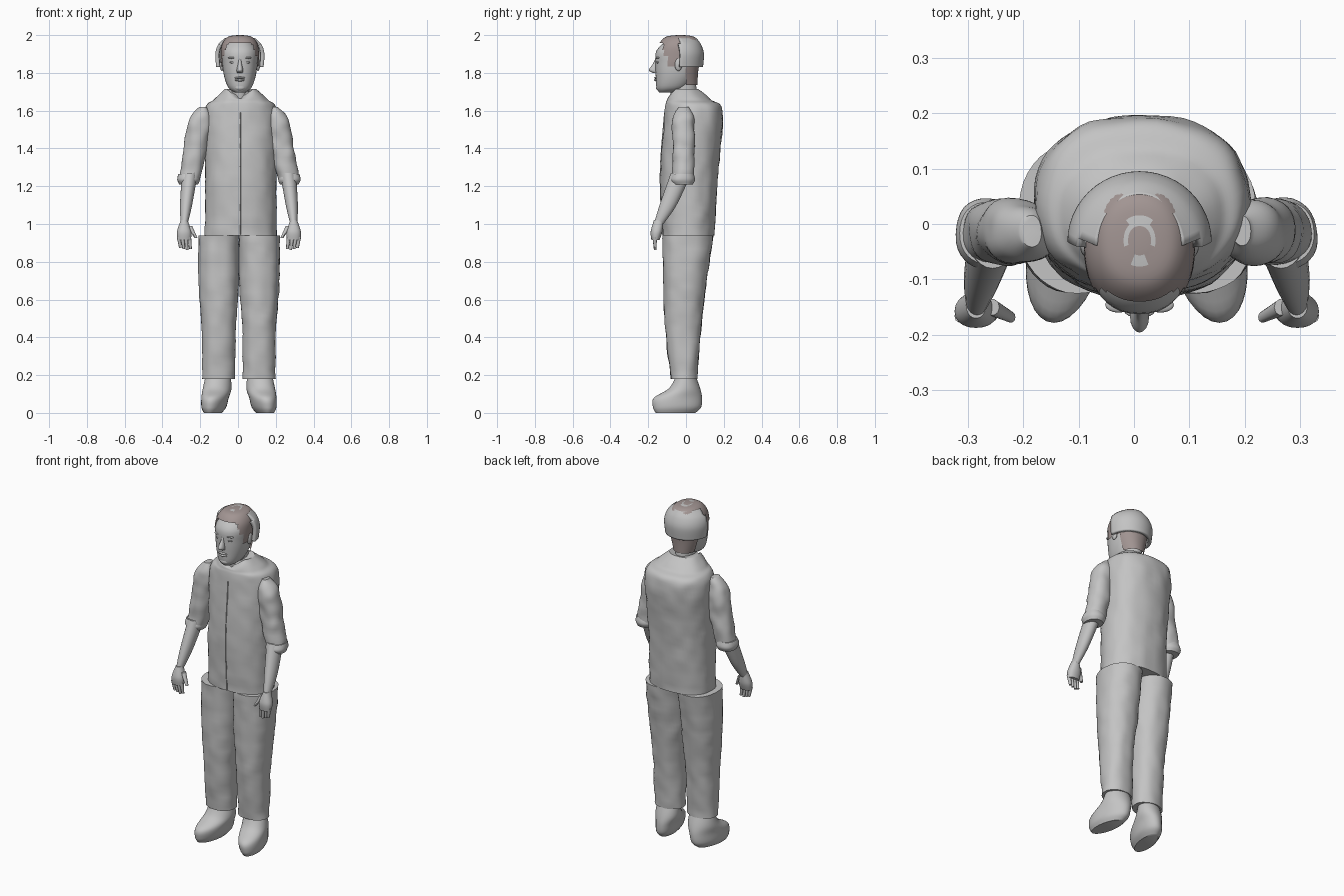
import bpy, bmesh
from math import sin, cos, pi, radians, hypot, copysign
from mathutils import noise

cube = bpy.data.objects.get("Cube")
if cube:
    bpy.data.objects.remove(cube)


def material(name, rgb):
    m = bpy.data.materials.new(name)
    m.use_nodes = True
    m.diffuse_color = (*rgb, 1)
    m.node_tree.nodes["Principled BSDF"].inputs["Base Color"].default_value = (*rgb, 1)
    return m


GREY = material("plain_grey", (.55, .55, .55))
HAIR = material("brown_grey_hair", (.36, .3, .29))
MIDDLE = .005  # paired parts mirror across this x
SIDES = (("left", 1), ("right", -1))
parts = []


def along(values, t):
    """Smooth curve through evenly spaced values, or a constant."""
    if not isinstance(values, tuple):
        return values
    last = len(values) - 1
    i = min(int(t * last), last - 1)
    u = t * last - i
    a, b, c, d = (values[min(max(i + k, 0), last)] for k in (-1, 0, 1, 2))
    return b + u / 2 * (c - a + u * (2 * a - 5 * b + 4 * c - d + u * (3 * (b - c) + d - a)))


def finish(name, bm, mat=GREY):
    mesh = bpy.data.meshes.new(name)
    bm.to_mesh(mesh)
    bm.free()
    mesh.materials.append(mat)
    ob = bpy.data.objects.new(name, mesh)
    bpy.context.collection.objects.link(ob)
    parts.append(ob)
    return ob


def loft(name, z, half, front, back, x=MIDDLE, side=1, power=2.2, around=32, steps=20,
         wrinkle=0, keep=None, mat=GREY):
    """Skin rounded sections whose half width, front and back vary along the part."""
    bm = bmesh.new()
    rings = []
    for step in range(steps + 1):
        t = step / steps
        middle = MIDDLE + side * along(x, t)
        width, near, far = along(half, t), along(front, t), along(back, t)
        ring = []
        for k in range(around):
            c, s = cos(2 * pi * k / around), sin(2 * pi * k / around)
            across = copysign(abs(c) ** (2 / power), c)
            deep = copysign(abs(s) ** (2 / power), s)
            ring.append(bm.verts.new((middle + across * width,
                                      (near + far + deep * (far - near)) / 2, along(z, t))))
        rings.append(ring)
    for low, high in zip(rings, rings[1:]):
        for k in range(around):
            bm.faces.new((low[k], low[k - 1], high[k - 1], high[k]))
    bm.faces.new(rings[0])
    bm.faces.new(rings[-1])
    bmesh.ops.recalc_face_normals(bm, faces=bm.faces)
    bm.normal_update()
    for v in bm.verts:
        push = v.normal * wrinkle * noise.noise(v.co * 16)
        v.co.x += push.x
        v.co.y += push.y
    if keep:
        trimmed = [f for f in bm.faces if not keep(f.calc_center_median())]
        bmesh.ops.delete(bm, geom=trimmed, context='FACES')
    return finish(name, bm, mat)


def blob(name, location, size):
    bm = bmesh.new()
    bmesh.ops.create_uvsphere(bm, u_segments=16, v_segments=10, radius=1)
    bmesh.ops.scale(bm, vec=size, verts=bm.verts)
    bmesh.ops.translate(bm, vec=location, verts=bm.verts)
    return finish(name, bm)


# Shirt, its neckline dipping to a V at the front
shirt = loft("shirt", x=.009, z=(.94, 1.27, 1.59, 1.66, 1.715), half=(.19, .188, .192, .14, .083),
             front=(-.125, -.135, -.113, -.1, -.08), back=(.15, .17, .195, .13, .065),
             power=2.3, around=56, steps=40, wrinkle=.006)
for v in shirt.data.vertices:
    if v.co.z > 1.66 and v.co.y < -.02:
        v.co.z -= max(0, 1 - abs(v.co.x - .01) / .07) * (v.co.z - 1.66)
loft("shirt_placket", x=.009, z=(.945, 1.27, 1.59), half=.003,
     front=(-.128, -.139, -.116), back=-.1, around=8)

# Paired limbs
for label, side in SIDES:
    loft(label + "_trouser_leg", side=side, x=.107, z=(.18, .45, .7, .94),
         half=(.087, .09, .108, .109), front=(-.08, -.11, -.12, -.125),
         back=(.06, .08, .11, .145), around=40, steps=24, wrinkle=.006)
    shoe = loft(label + "_shoe", side=side, x=(.13, .11), z=(0, .03, .08, .13, .2),
                half=(.045, .063, .07, .075, .065), front=(-.16, -.175, -.17, -.09, -.05),
                back=(.05, .08, .085, .075, .05), power=2)
    for v in shoe.data.vertices:  # toes turn outward
        v.co.x -= side * .15 * v.co.y
    loft(label + "_sleeve", side=side, x=(.19, .205, .23, .265), z=(1.62, 1.55, 1.4, 1.22),
         half=(.018, .06, .063, .053), front=(-.04, -.07, -.07, -.075),
         back=(.015, .04, .045, .04), steps=32, wrinkle=.008)
    loft(label + "_cuff", side=side, x=.267, z=(1.21, 1.235, 1.265), half=(.05, .06, .052),
         front=(-.07, -.083, -.073), back=(.036, .047, .04), steps=8, wrinkle=.004)
    loft(label + "_forearm", side=side, x=(.26, .28, .29), z=(1.27, 1.1, 1), half=(.042, .032, .018),
         front=(-.08, -.14, -.17), back=(.03, -.05, -.12), power=2, around=24)
    loft(label + "_palm", side=side, x=.29, z=(1.02, .96, .915), half=(.018, .038, .035),
         front=(-.17, -.187, -.183), back=(-.12, -.125, -.14), around=20)
    for i, finger in enumerate(("index", "middle", "ring", "little")):
        root = .264 + .018 * i
        loft(f"{label}_{finger}_finger", side=side, x=(root, root - .008),
             z=(.93, .862 + .006 * abs(i - 1)), half=(.011, .007),
             front=(-.178, -.17), back=(-.154, -.155), around=10, steps=4)
    loft(label + "_thumb", side=side, x=(.262, .227), z=(.99, .925), half=(.014, .008),
         front=(-.165, -.178), back=(-.135, -.158), around=10, steps=4)

# Head and neck
loft("neck", z=(1.62, 1.77), half=.052, front=(-.075, -.09), back=(.065, .05), power=2, steps=4)
loft("head", z=(1.695, 1.72, 1.78, 1.85, 1.92, 1.985), half=(.025, .06, .083, .092, .092, .045),
     front=(-.14, -.156, -.16, -.162, -.155, -.09), back=(-.07, 0, .045, .065, .07, .025), around=40)

# Face relief
loft("nose", z=(1.875, 1.85, 1.815, 1.8), half=(.008, .01, .017, .015),
     front=(-.163, -.174, -.196, -.175), back=-.14, power=2, around=16)
blob("upper_lip", (.01, -.157, 1.774), (.028, .012, .006))
blob("lower_lip", (.01, -.157, 1.762), (.026, .012, .007))
blob("chin", (.01, -.145, 1.722), (.028, .014, .016))
for label, side in SIDES:
    blob(label + "_eye", (.01 + side * .038, -.145, 1.856), (.016, .012, .007))
    blob(label + "_brow", (.01 + side * .038, -.146, 1.88), (.024, .014, .006))
    blob(label + "_ear", (.01 + side * .095, -.04, 1.845), (.012, .02, .035))


def in_hairline(p):
    """Forehead edge, temples, sideburns, then everything behind."""
    return (p.z > 1.955 or (p.y > -.12 and p.z > 1.895)
            or (p.y > -.095 and p.z > 1.83) or p.y > 0)


# Hair shell with pale patches around the crown
hair = loft("hair", z=(1.735, 1.82, 1.89, 1.95, 1.99, 2), half=(.07, .095, .1, .095, .065, .015),
            front=(-.145, -.166, -.165, -.145, -.108, -.05), back=(.06, .066, .08, .075, .045, -.01),
            around=48, steps=30, keep=in_hairline, mat=HAIR)
hair.data.materials.append(GREY)
for f in hair.data.polygons:
    across, deep = (f.center.x - .01) / .03, (f.center.y + .03) / .045
    reach = hypot(across, deep)
    if f.center.z > 1.99 and .6 < reach < 1 and not -.85 < deep / reach < -.2:
        f.material_index = 1

# Band wrapped round the back of the head
band = loft("head_band", z=(1.83, 1.9, 1.95, 1.985), half=(.125, .13, .115, .08),
            front=-.16, back=(.09, .095, .08, .055), power=2, around=48,
            keep=lambda p: p.y > -.033)
solid = band.modifiers.new("thickness", 'SOLIDIFY')
solid.thickness = .02
solid.offset = -1

# Smooth shading with sharp rims
bpy.ops.object.select_all(action='DESELECT')
for ob in parts:
    ob.select_set(True)
bpy.context.view_layer.objects.active = parts[0]
bpy.ops.object.shade_smooth_by_angle(angle=radians(45))
